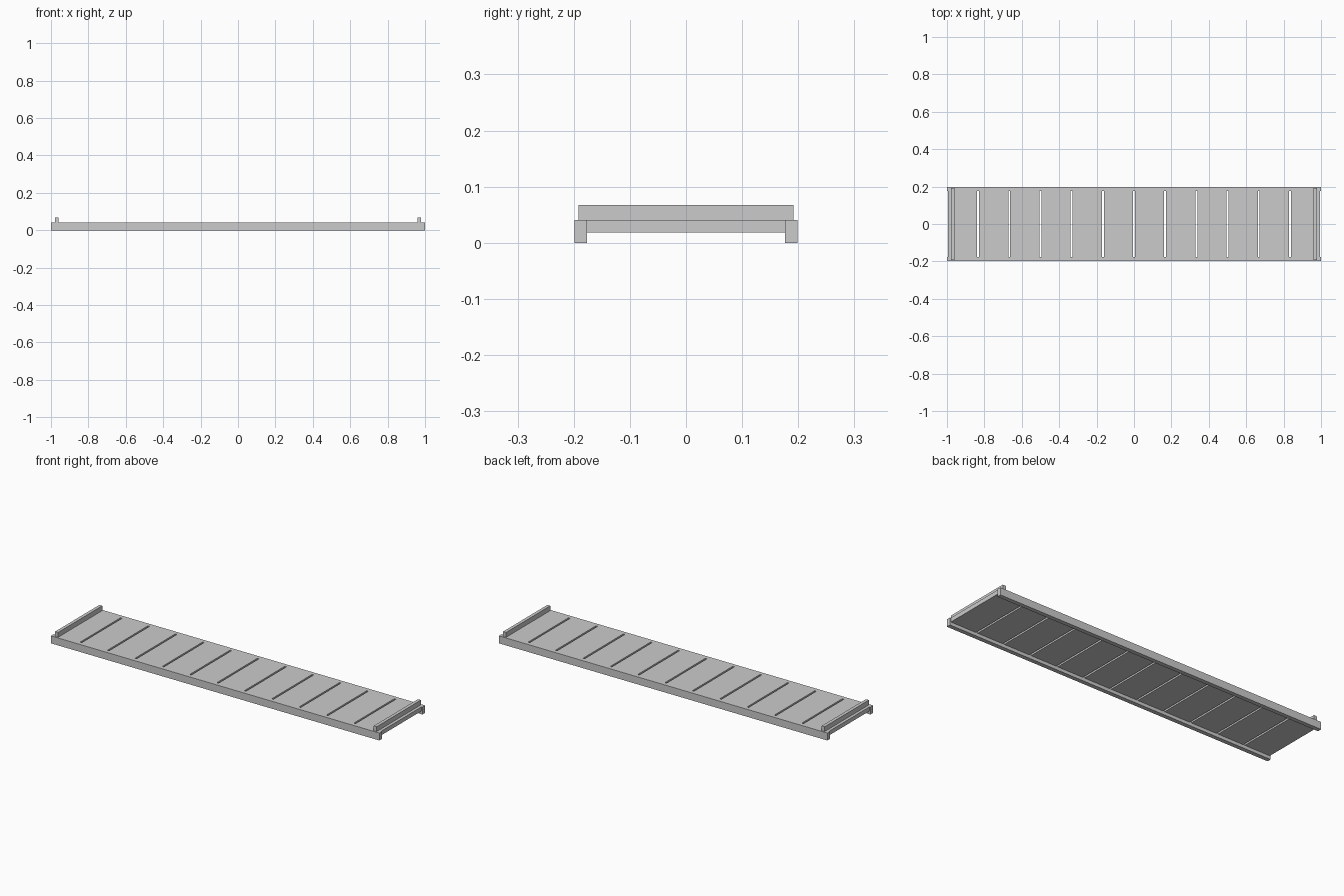
import bpy

if "Cube" in bpy.data.objects:
    bpy.data.objects.remove(bpy.data.objects["Cube"])


def box(name, x, y, z):
    """Axis-aligned box from (min, max) ranges."""
    bpy.ops.mesh.primitive_cube_add(
        size=1, location=[(a + b) / 2 for a, b in (x, y, z)])
    ob = bpy.context.object
    ob.name = name
    ob.scale = [b - a for a, b in (x, y, z)]
    bpy.ops.object.transform_apply(location=False, rotation=False, scale=True)
    return ob


TOP = 0.041      # walking surface height
INNER = 0.176    # inner face of the side rails
OUTER = 0.199    # outer face of the side rails
PLANKS = 12
PITCH = 2 / PLANKS
GAP = 0.01

# Long side rails
box("front_rail", (-1, 1), (-OUTER, -INNER), (0, TOP))
box("back_rail", (-1, 1), (INNER, OUTER), (0, TOP))

# Deck planks with open slots between them
for i in range(PLANKS):
    x0 = -1 + i * PITCH
    box(f"deck_plank_{i + 1}", (x0 + GAP / 2, x0 + PITCH - GAP / 2),
        (-INNER, INNER), (0.018, TOP))

# Raised stop bars at both ends
box("left_stop_bar", (-0.979, -0.961), (-0.192, 0.192), (TOP, 0.0675))
box("right_stop_bar", (0.961, 0.979), (-0.192, 0.192), (TOP, 0.0675))
